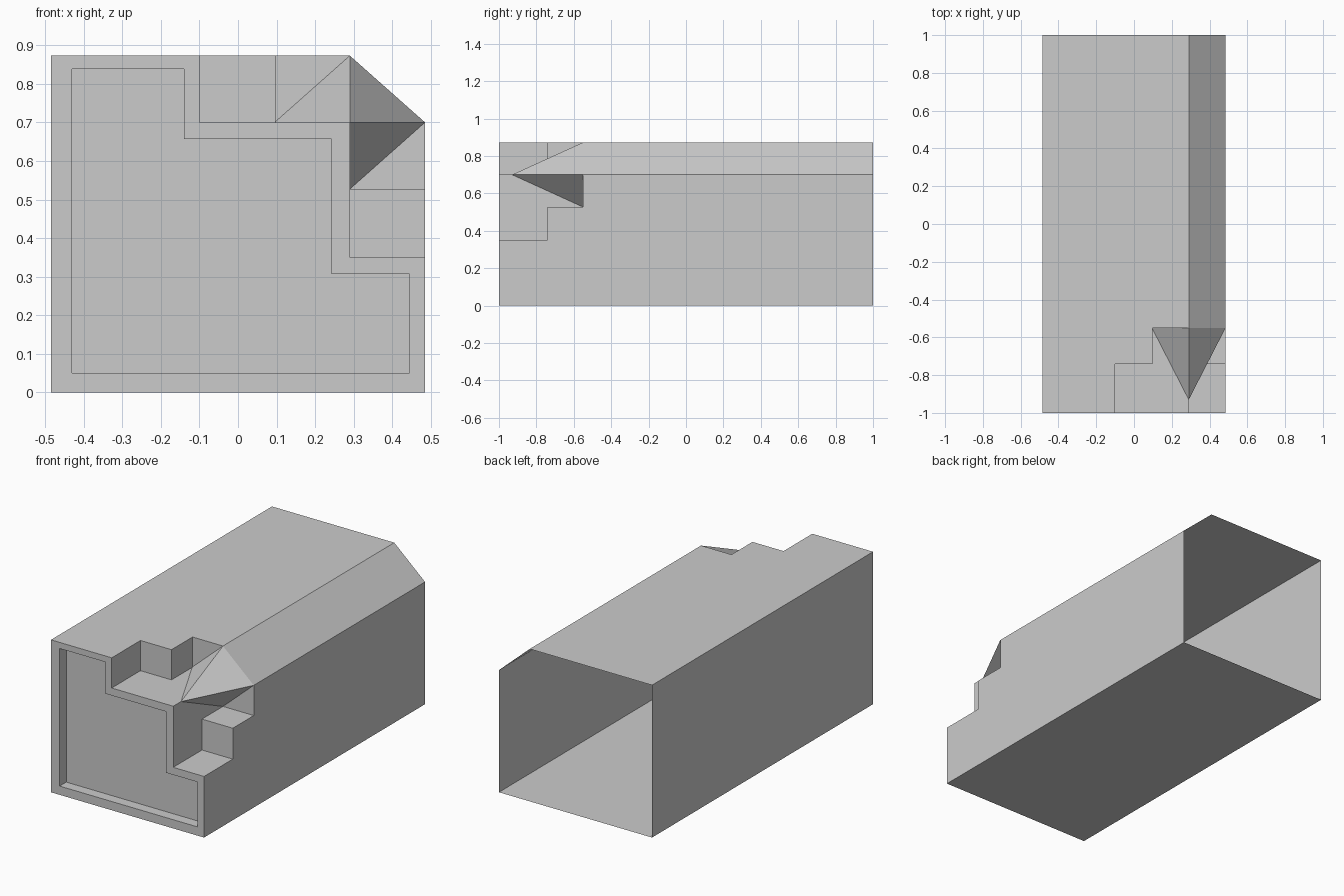
import bpy, bmesh, math

if "Cube" in bpy.data.objects:
    bpy.data.objects.remove(bpy.data.objects["Cube"])

def make_object(name, bm):
    mesh = bpy.data.meshes.new(name)
    bm.to_mesh(mesh)
    bm.free()
    ob = bpy.data.objects.new(name, mesh)
    bpy.context.collection.objects.link(ob)
    return ob

def prism(name, profile, y0, y1):
    """Extrude an (x, z) profile from y0 to y1."""
    bm = bmesh.new()
    face = bm.faces.new([bm.verts.new((x, y0, z)) for x, z in profile])
    new = bmesh.ops.extrude_face_region(bm, geom=[face])["geom"]
    bmesh.ops.translate(bm, vec=(0, y1 - y0, 0),
                        verts=[v for v in new if isinstance(v, bmesh.types.BMVert)])
    bmesh.ops.recalc_face_normals(bm, faces=bm.faces)
    return make_object(name, bm)

def cut(target, cutter):
    cutter.hide_render = True
    mod = target.modifiers.new("cut", "BOOLEAN")
    mod.operation, mod.solver, mod.object = "DIFFERENCE", "EXACT", cutter
    bpy.context.view_layer.objects.active = target
    bpy.ops.object.modifier_apply(modifier=mod.name)
    bpy.data.objects.remove(cutter)

W, H = 0.485, 0.873
CX, CZ = 0.29, 0.70          # ridge lines of the stepped corner

# main body with a chamfered upper right edge
body = prism("body", [(-W, 0), (W, 0), (W, CZ), (CX, H), (-W, H)], -1, 1)

# stepped notches along the front upper right corner
for left, low, depth in [(0.097, 0.527, -0.55), (-0.10, 0.35, -0.74)]:
    cut(body, prism("notch", [(left, CZ), (CX, CZ), (CX, low), (1.5, low),
                              (1.5, 1.5), (left, 1.5)], -1.5, depth))

# recessed front panel
cut(body, prism("recess", [(-0.43, 0.05), (0.445, 0.05), (0.445, 0.307), (0.243, 0.307),
                           (0.243, 0.657), (-0.14, 0.657), (-0.14, 0.838), (-0.43, 0.838)],
                -1.5, -0.94))

# open the back end
bm = bmesh.new()
bm.from_mesh(body.data)
back = [f for f in bm.faces if f.calc_center_median().y > 0.99]
bmesh.ops.delete(bm, geom=back, context="FACES")
bm.to_mesh(body.data)
bm.free()

# four-sided spike pointing forward out of the corner
bm = bmesh.new()
bmesh.ops.create_cone(bm, cap_ends=False, segments=4, radius1=1, radius2=0, depth=1)
bmesh.ops.remove_doubles(bm, verts=bm.verts, dist=1e-5)
spike = make_object("corner_spike", bm)
spike.scale = (W - CX, H - CZ, 0.38)
spike.rotation_euler.x = math.pi / 2
spike.location = (CX, -0.74, CZ)
